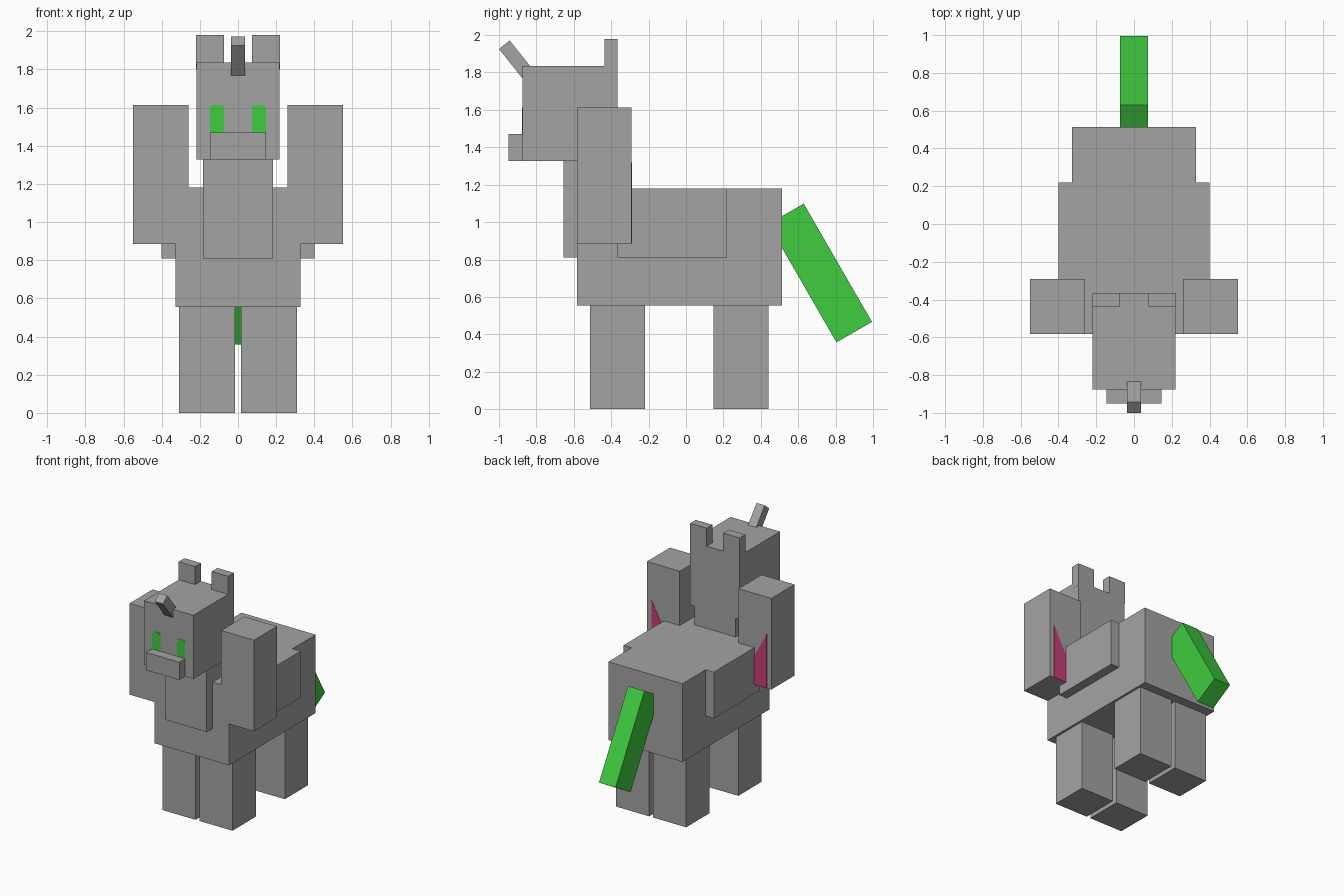
import bpy, bmesh
from math import radians
from mathutils import Matrix, Vector

cube = bpy.data.objects.get("Cube")
if cube:
    bpy.data.objects.remove(cube, do_unlink=True)


def srgb(c):
    return c / 12.92 if c <= 0.04045 else ((c + 0.055) / 1.055) ** 2.4


def material(name, *rgb):
    m = bpy.data.materials.new(name)
    m.use_nodes = True
    col = (*[srgb(c) for c in rgb], 1)
    m.diffuse_color = col
    m.node_tree.nodes["Principled BSDF"].inputs["Base Color"].default_value = col
    return m


grey = material("grey coat", 0.64, 0.64, 0.64)
green = material("bright green", 0.25, 0.8, 0.25)
pink = material("deep pink", 0.79, 0.24, 0.48)


def add_object(name, bm, mat):
    bmesh.ops.recalc_face_normals(bm, faces=bm.faces[:])
    mesh = bpy.data.meshes.new(name)
    bm.to_mesh(mesh)
    bm.free()
    mesh.materials.append(mat)
    ob = bpy.data.objects.new(name, mesh)
    bpy.context.collection.objects.link(ob)
    return ob


def block(name, x, y, z, mat=grey, tilt=0):
    """Box between (min, max) ranges, tilted about its centre on the x axis."""
    lo, hi = Vector((x[0], y[0], z[0])), Vector((x[1], y[1], z[1]))
    bm = bmesh.new()
    bmesh.ops.create_cube(bm, size=1, matrix=Matrix.Diagonal((*(hi - lo), 1)))
    ob = add_object(name, bm, mat)
    ob.location = (lo + hi) / 2
    ob.rotation_euler.x = radians(tilt)
    return ob


def plate(name, outline, y0, y1, mat):
    """Thin panel with an x-z outline."""
    bm = bmesh.new()
    face = bm.faces.new([bm.verts.new((x, y0, z)) for x, z in outline])
    ext = bmesh.ops.extrude_face_region(bm, geom=[face])["geom"]
    verts = [v for v in ext if isinstance(v, bmesh.types.BMVert)]
    bmesh.ops.translate(bm, verts=verts, vec=(0, y1 - y0, 0))
    return add_object(name, bm, mat)


def centred(width, middle=0):
    return (middle - width / 2, middle + width / 2)


# Trunk and neck
block("body", centred(0.656), (-0.583, 0.513), (0.555, 1.18))
block("flanks", centred(0.8), (-0.365, 0.22), (0.81, 1.18))
block("neck", centred(0.365), (-0.656, -0.365), (0.81, 1.34))

# Head
block("head", centred(0.437), (-0.875, -0.365), (1.328, 1.836))
block("muzzle", centred(0.292), (-0.95, -0.87), (1.328, 1.47))
block("horn", centred(0.073), centred(0.073, -0.903), centred(0.219, 1.863), tilt=38.5)

# Tail
block("tail", centred(0.146), centred(0.219, 0.717), centred(0.73, 0.728), green, 30)

# Paired parts
for side, s in (("left", 1), ("right", -1)):
    def span(a, b):
        return tuple(sorted((s * a, s * b)))

    block(side + "_ear", span(0.073, 0.219), (-0.437, -0.365), (1.8, 1.98))
    block(side + "_wing", span(0.26, 0.55), (-0.583, -0.292), (0.885, 1.614))
    block(side + "_front_leg", span(0.017, 0.31), (-0.512, -0.218), (0, 0.56))
    block(side + "_back_leg", span(0.017, 0.31), (0.148, 0.44), (0, 0.56))

    # Eye with clipped upper corners
    eye = [(0.073, 1.46), (0.146, 1.46), (0.146, 1.6),
           (0.134, 1.614), (0.085, 1.614), (0.073, 1.6)]
    plate(side + "_eye", [(s * x, z) for x, z in eye], -0.877, -0.872, green)

    # Coloured patch on the back of the wing
    patch = [(0.51, 1.32), (0.51, 0.885), (0.28, 0.885)]
    plate(side + "_wing_patch", [(s * x, z) for x, z in patch], -0.294, -0.29, pink)
